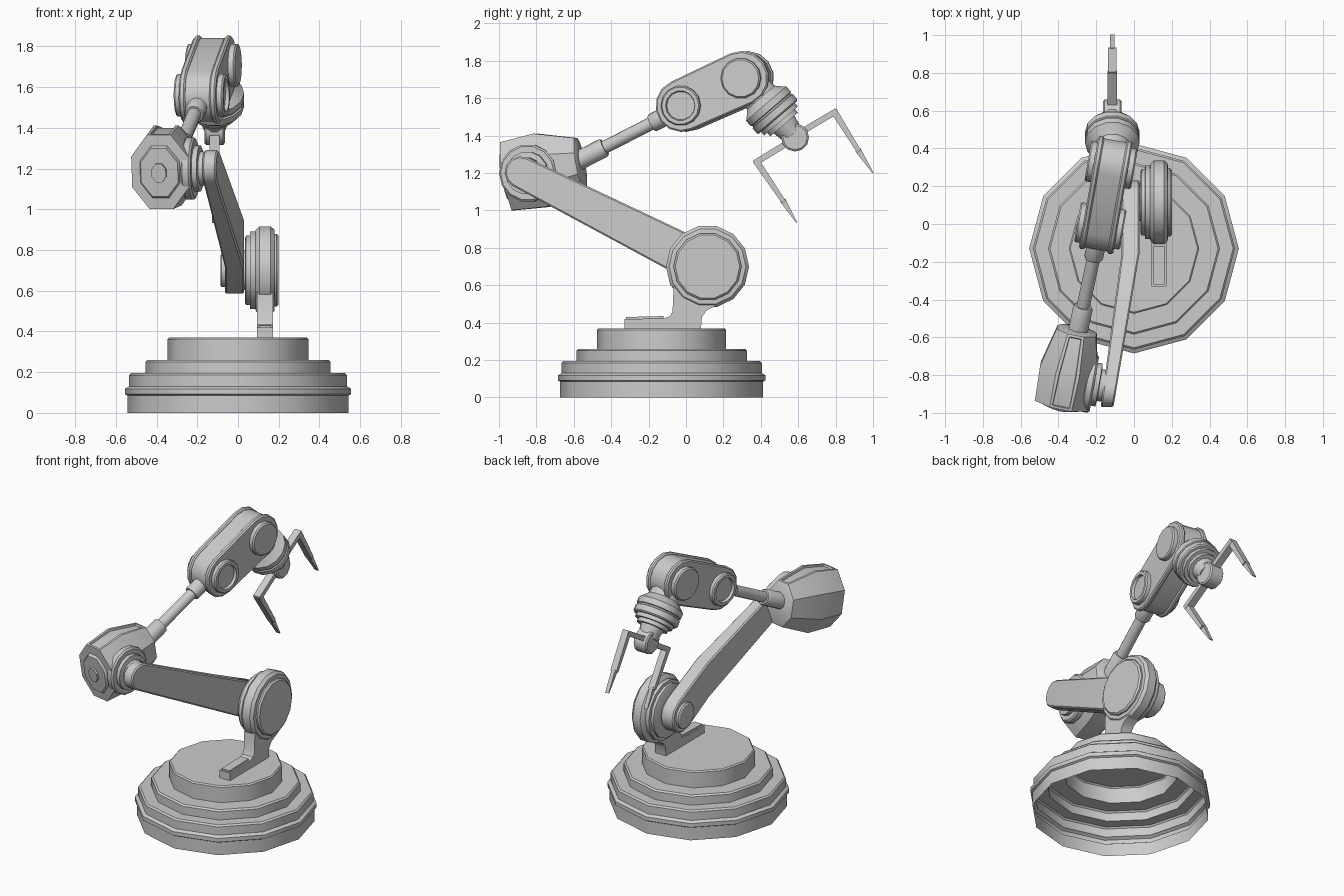
import bpy, bmesh, math
from mathutils import Vector, Matrix

if "Cube" in bpy.data.objects:
    bpy.data.objects.remove(bpy.data.objects["Cube"])


def finish(name, bm, loc=(0, 0, 0), rot=None, bevel=0):
    bmesh.ops.recalc_face_normals(bm, faces=bm.faces)
    me = bpy.data.meshes.new(name)
    bm.to_mesh(me)
    bm.free()
    ob = bpy.data.objects.new(name, me)
    bpy.context.collection.objects.link(ob)
    ob.matrix_world = Matrix.Translation(loc) @ (rot or Matrix())
    if bevel:
        mod = ob.modifiers.new("Bevel", 'BEVEL')
        mod.width, mod.segments, mod.limit_method = bevel, 1, 'ANGLE'
        mod.angle_limit = math.radians(50)
    bpy.ops.object.select_all(action='DESELECT')
    ob.select_set(True)
    bpy.context.view_layer.objects.active = ob
    bpy.ops.object.shade_smooth_by_angle(angle=math.radians(35))
    return ob


def lathe_mesh(profile, sides, phase=0, caps=(True, True), sx=1):
    """Rings of (radius, distance along z)."""
    bm = bmesh.new()
    rings = []
    for r, s in profile:
        ang = [phase + 2 * math.pi * i / sides for i in range(sides)]
        rings.append([bm.verts.new((sx * r * math.cos(a), r * math.sin(a), s)) for a in ang])
    for a, b in zip(rings, rings[1:]):
        for i in range(sides):
            j = (i + 1) % sides
            bm.faces.new((a[i], a[j], b[j], b[i]))
    for cap, ring in zip(caps, (rings[0], rings[-1])):
        if cap:
            bm.faces.new(ring)
    return bm


def lathe(name, profile, loc=(0, 0, 0), axis=(0, 0, 1), sides=14, caps=(True, True)):
    rot = Matrix() if tuple(axis) == (0, 0, 1) else Vector(axis).to_track_quat('Z', 'Y').to_matrix().to_4x4()
    return finish(name, lathe_mesh(profile, sides, 0, caps), loc, rot)


def slab_mesh(outline, x0, x1):
    """Extrude a (y, z) outline from x0 to x1."""
    bm = bmesh.new()
    face = bm.faces.new([bm.verts.new((x0, y, z)) for y, z in outline])
    out = bmesh.ops.extrude_face_region(bm, geom=[face])['geom']
    bmesh.ops.translate(bm, vec=(x1 - x0, 0, 0), verts=[v for v in out if isinstance(v, bmesh.types.BMVert)])
    return bm


def capsule(a, ra, b, rb, n=7):
    """Rounded bar outline between two circles in the (y, z) plane."""
    t = math.atan2(b[1] - a[1], b[0] - a[0])
    pts = []
    for c, r, start in ((a, ra, t + math.pi / 2), (b, rb, t - math.pi / 2)):
        for i in range(n):
            g = start + math.pi * i / (n - 1)
            pts.append((c[0] + r * math.cos(g), c[1] + r * math.sin(g)))
    return pts


# Stepped hollow base
lathe("base", [(.543, 0), (.543, .085), (.555, .092), (.555, .118), (.543, .126), (.535, .13),
               (.535, .185), (.525, .195), (.455, .195), (.455, .25), (.445, .26), (.345, .26),
               (.345, .362), (.337, .37)], (0, -.13, 0), sides=12, caps=(False, True))

# Shoulder bracket: foot, post and large disc
post = [(-.33, .37), (.08, .37), (.085, .43), (.11, .465), (.16, .49), (.2, .6), (0, .7),
        (-.065, .62), (-.072, .46), (-.085, .435), (-.12, .422), (-.33, .42)]
finish("shoulder_post", slab_mesh(post, .093, .172))
finish("foot_plate", slab_mesh([(-.32, .41), (-.12, .41), (-.12, .435), (-.32, .43)], .103, .162))
lathe("shoulder_disc", [(.165, .035), (.175, .04), (.175, .058), (.195, .06), (.195, .085), (.205, .088),
                        (.222, .105), (.222, .16), (.205, .178), (.182, .18), (.182, .19), (.172, .2)],
      (0, .115, .7), (1, 0, 0))
lathe("shoulder_pin", [(.075, -.087), (.085, -.08), (.085, -.06), (.1, -.06), (.1, .05)],
      (0, .115, .7), (1, 0, 0))

# Lower arm, bent sideways and thinned toward the elbow
BEND = -.15
bm = slab_mesh(capsule((-.885, 1.205), .085, (.115, .7), .115), -.065, .03)
bmesh.ops.bisect_plane(bm, geom=bm.verts[:] + bm.edges[:] + bm.faces[:],
                       plane_co=(0, BEND, 0), plane_no=(0, 1, 0))
for v in bm.verts:
    d = max(0, BEND - v.co.y)
    v.co.x = -.0175 + (v.co.x + .0175) * (1 - .35 * d) - .153 * d
finish("lower_arm", bm, bevel=.008)

# Elbow hub, turned like the upper half of the robot
SIDE = Vector((.985, -.17, 0))
lathe("elbow_hub", [(.14, -.06), (.155, -.05), (.155, -.02), (.145, -.01), (.115, -.01), (.115, .015),
                    (.085, .018), (.085, .06)], (-.2, -.85, 1.2), SIDE)

# Faceted motor housing with recessed top panels
bm = lathe_mesh([(.05, -.222), (.05, -.208), (.13, -.206), (.14, -.19), (.2, -.188), (.215, 0), (.15, .21),
                 (.13, .22)], 8, math.pi / 8, sx=.77)
bmesh.ops.recalc_face_normals(bm, faces=bm.faces)
panels = [f for f in bm.faces if f.normal.y > .85 and f.calc_area() > .015]
bmesh.ops.inset_region(bm, faces=panels, thickness=.018)
bmesh.ops.inset_region(bm, faces=panels, thickness=.003, depth=-.012)
rot = Vector((.2, .965, .17)).to_track_quat('Z', 'Y').to_matrix().to_4x4()
roll = rot.to_3x3() @ Vector((0, 1, 0))
if roll.z < 0:
    rot = rot @ Matrix.Rotation(math.pi, 4, 'Z')
finish("motor_housing", bm, (-.345, -.77, 1.215), rot)

# Forearm rod with sleeve and collar
start, end = Vector((-.312, -.64, 1.233)), Vector((-.178, -.01, 1.555))
L = (end - start).length
lathe("forearm_rod", [(.052, 0), (.052, .225), (.046, .235), (.035, .235), (.035, L - .2), (.045, L - .2),
                      (.05, L - .19), (.05, L - .1)], start, end - start, sides=12)

# Wrist link: core, cheek plates and joint hubs
YAW = Matrix.Rotation(math.radians(-10), 4, 'Z')
J1 = Vector((-.178, -.01, 1.56))
FAR = (.327, .147)


def waisted(r1, r2):
    return capsule((0, 0), r1, FAR, r2, 8)


finish("wrist_link_core", slab_mesh(waisted(.13, .135), -.065, .065), J1, YAW)
for side in (-1, 1):
    x0, x1 = sorted((side * .06, side * .092))
    finish("wrist_link_cheek", slab_mesh(waisted(.14, .146), x0, x1), J1, YAW, .008)
    near = J1 + SIDE * side * .085
    lathe("lower_link_hub", [(.107, 0), (.107, .03), (.1, .038), (.08, .038), (.076, .02)], near, SIDE * side)
    far = J1 + YAW @ Vector((side * .085, *FAR))
    lathe("upper_link_hub", [(.108, 0), (.108, .032), (.1, .04)], far, SIDE * side)

# Ringed wrist head
AX = Vector((0, .65, -.76))
lathe("wrist_head", [(.085, .03), (.1, .14), (.135, .175), (.145, .183), (.145, .22), (.138, .224),
                     (.138, .232), (.145, .236), (.145, .272), (.138, .28), (.122, .28), (.122, .305),
                     (.1, .305), (.1, .33), (.075, .33), (.06, .4)], (-.115, .31, 1.71), AX)
lathe("gripper_knuckle", [(.065, -.05), (.075, -.042), (.075, .042), (.065, .05)],
      (-.115, .583, 1.39), (1, 0, 0), 12)

# Two bent gripper fingers with slim tips
for name, path in (("upper_finger", [(.6, 1.41), (.795, 1.525), (.925, 1.315), (1.0, 1.2)]),
                   ("lower_finger", [(.575, 1.38), (.378, 1.26), (.523, 1.045), (.592, .935)])):
    p = [Vector(q) for q in path]
    for i, (w0, w1, hx) in enumerate(((.016, .016, .024), (.018, .012, .022), (.016, .003, .013))):
        d = (p[i + 1] - p[i]).normalized()
        n = Vector((-d.y, d.x))
        a, b = p[i] - d * .012, p[i + 1] + d * (.012 if i == 0 else 0)
        quad = [a + n * w0, b + n * w1, b - n * w1, a - n * w0]
        finish(name + ("_root", "_shaft", "_tip")[i], slab_mesh(quad, -.115 - hx, -.115 + hx))
